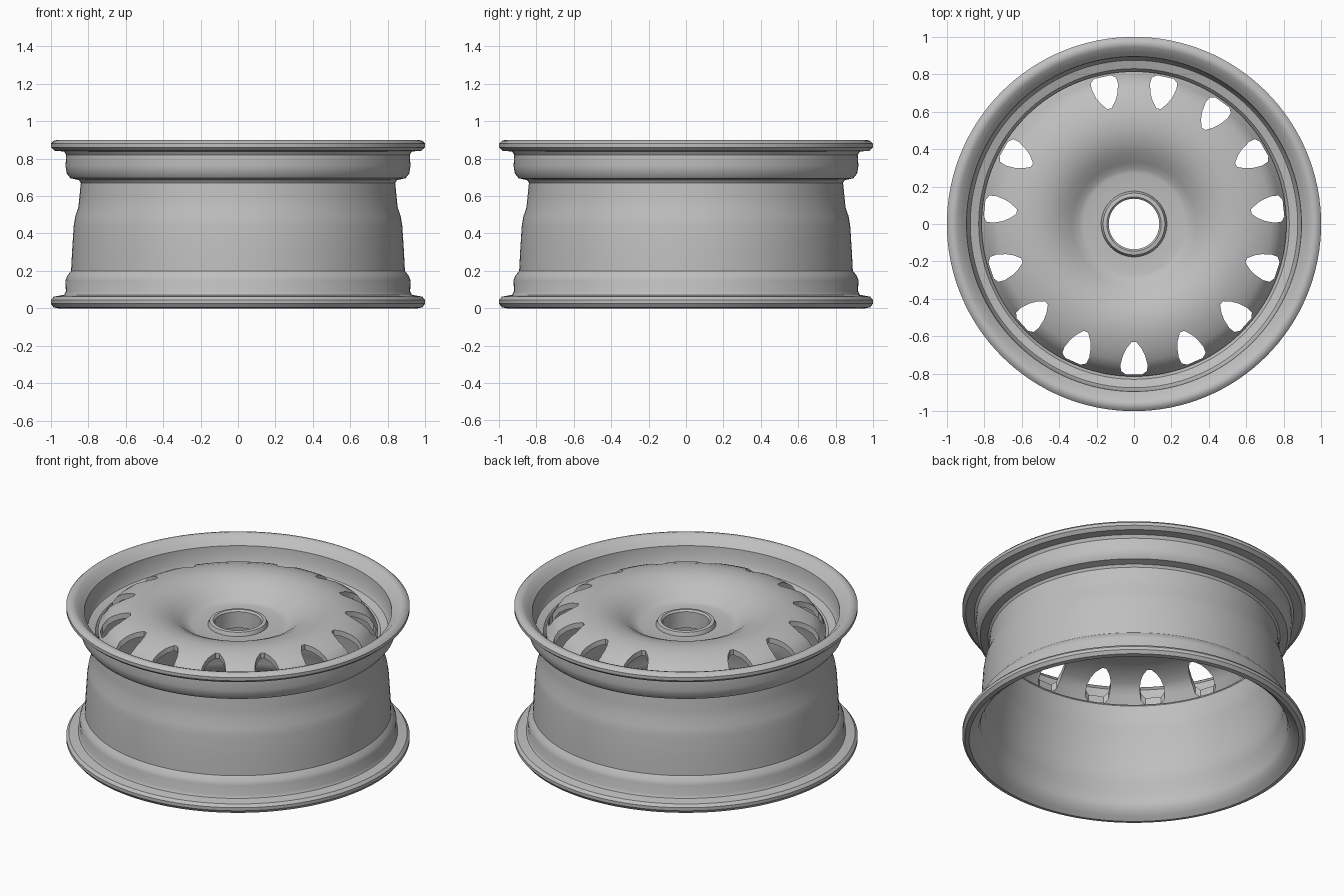
import bpy, bmesh
from math import radians, sin, cos, pi

cube = bpy.data.objects.get("Cube")
if cube:
    bpy.data.objects.remove(cube)

steel = bpy.data.materials.new("grey steel")
steel.use_nodes = True
GREY = (0.52, 0.52, 0.52, 1)
steel.diffuse_color = GREY
steel.node_tree.nodes["Principled BSDF"].inputs["Base Color"].default_value = GREY


def add_object(name, bm):
    bmesh.ops.recalc_face_normals(bm, faces=bm.faces)
    mesh = bpy.data.meshes.new(name)
    bm.to_mesh(mesh)
    bm.free()
    mesh.materials.append(steel)
    ob = bpy.data.objects.new(name, mesh)
    bpy.context.collection.objects.link(ob)
    return ob


def lathe(name, profile, steps=128):
    """Revolve a closed (radius, height) profile around z."""
    bm = bmesh.new()
    rings = []
    for i in range(steps):
        a = 2 * pi * i / steps
        rings.append([bm.verts.new((r * cos(a), r * sin(a), z)) for r, z in profile])
    n = len(profile)
    for i in range(steps):
        a, b = rings[i], rings[(i + 1) % steps]
        for j in range(n):
            k = (j + 1) % n
            bm.faces.new((a[j], b[j], b[k], a[k]))
    return add_object(name, bm)


def smooth(ob, angle=35):
    bpy.ops.object.select_all(action="DESELECT")
    ob.select_set(True)
    bpy.context.view_layer.objects.active = ob
    bpy.ops.object.shade_smooth_by_angle(angle=radians(angle))


# Rim barrel: outer wall upward, then inner wall downward
outer = [(.96, 0), (.985, .005), (1, .025), (1, .045), (.985, .062), (.93, .072),
         (.92, .09), (.922, .15), (.912, .175), (.892, .2), (.887, .3), (.878, .44),
         (.87, .49), (.853, .54), (.847, .6), (.84, .67), (.85, .685), (.895, .695),
         (.915, .72), (.922, .76), (.918, .82), (.93, .838), (.98, .842), (1, .86),
         (1, .88), (.985, .895), (.965, .9)]
inner = [(.945, .893), (.915, .865), (.895, .845), (.89, .76), (.875, .73), (.83, .715),
         (.812, .69), (.815, .6), (.825, .54), (.845, .48), (.86, .3), (.868, .2),
         (.89, .165), (.893, .09), (.905, .05), (.935, .02)]
smooth(lathe("rim_barrel", outer + inner))

# Domed wheel disc with a sunken hub
top = [(.15, .76), (.27, .758), (.295, .765), (.33, .79), (.38, .827), (.44, .855),
       (.5, .869), (.56, .871), (.62, .862), (.68, .843), (.73, .82), (.765, .795),
       (.785, .765), (.815, .72)]
under = [(max(r - .012, .15), z - .03) for r, z in reversed(top)]
disc = lathe("wheel_disc", top + under)

# Vent openings: tapered slots around the disc edge, one position left solid
half = [(.63, .012), (.665, .04), (.7, .058), (.75, .072), (.785, .07), (.803, .045)]
slot = half + [(u, -v) for u, v in reversed(half)]
bm = bmesh.new()
for k in range(15):
    if k == 9:
        continue
    a = radians(270 + 24 * k)
    low, high = [[bm.verts.new((u * cos(a) - v * sin(a), u * sin(a) + v * cos(a), z))
                  for u, v in slot] for z in (.5, 1)]
    bm.faces.new(low)
    bm.faces.new(high)
    for i in range(len(slot)):
        j = (i + 1) % len(slot)
        bm.faces.new((low[i], low[j], high[j], high[i]))
cutter = add_object("vent_cutter", bm)
cutter.hide_render = True
cut = disc.modifiers.new("vents", "BOOLEAN")
cut.operation = "DIFFERENCE"
cut.solver = "EXACT"
cut.object = cutter
bpy.context.view_layer.objects.active = disc
bpy.ops.object.modifier_apply(modifier=cut.name)
bpy.data.objects.remove(cutter)
smooth(disc)

# Raised collar around the centre bore
smooth(lathe("hub_collar", [(.135, .67), (.135, .775), (.145, .785), (.165, .782),
                            (.178, .755), (.17, .67)], 64))
